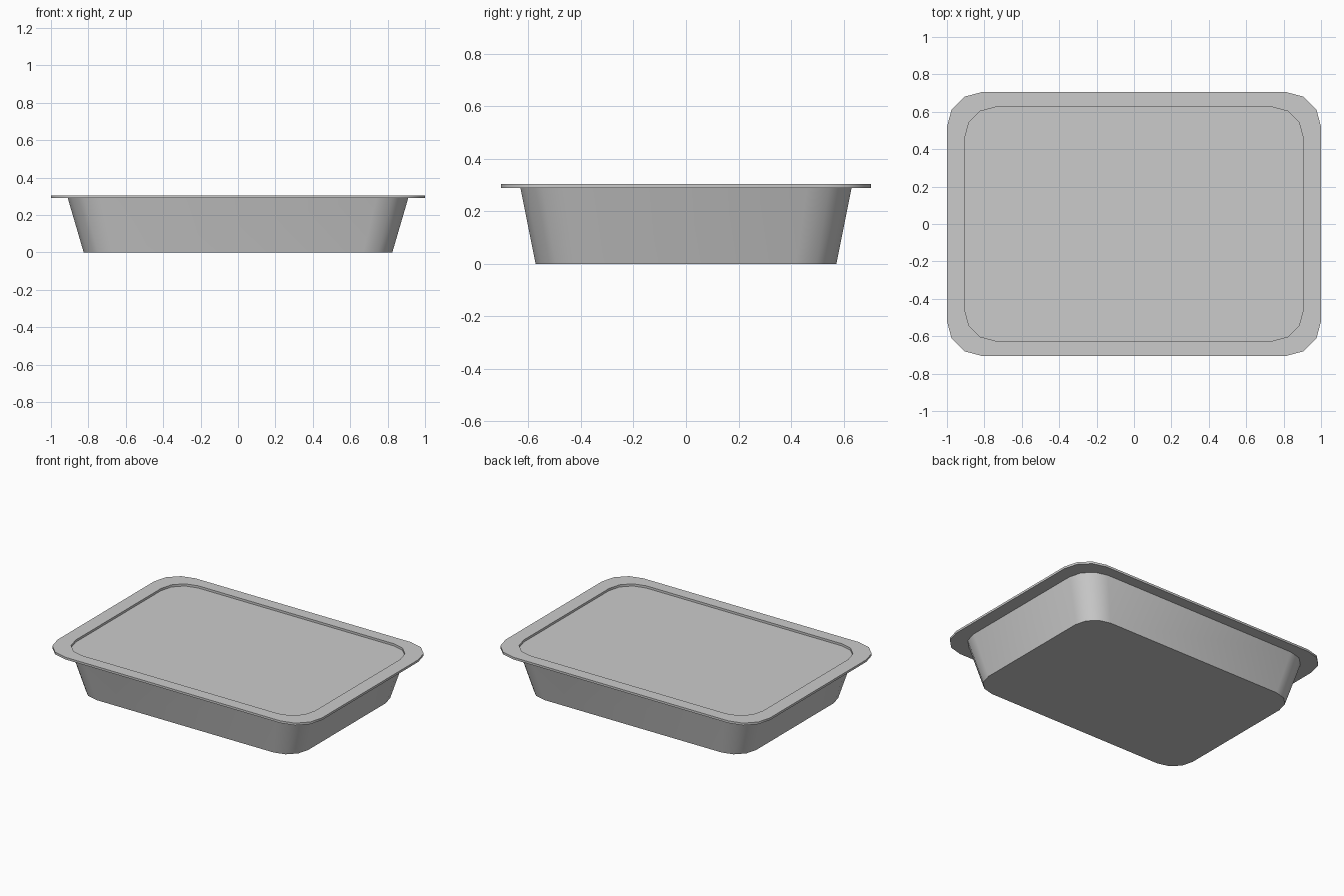
import bpy, bmesh, math

if "Cube" in bpy.data.objects:
    bpy.data.objects.remove(bpy.data.objects["Cube"])


def ring(bm, hx, hy, r, z, segs=3):
    """Rounded rectangle loop of vertices."""
    verts = []
    for i, (sx, sy) in enumerate([(1, 1), (-1, 1), (-1, -1), (1, -1)]):
        for k in range(segs + 1):
            a = math.pi / 2 * (i + k / segs)
            verts.append(bm.verts.new((sx * (hx - r) + r * math.cos(a),
                                       sy * (hy - r) + r * math.sin(a), z)))
    return verts


def loft(name, rings, cap_bottom=False, cap_top=False):
    """Bridge rounded rectangles in order and cap the ends."""
    bm = bmesh.new()
    loops = [ring(bm, *p) for p in rings]
    for a, b in zip(loops, loops[1:]):
        n = len(a)
        for i in range(n):
            j = (i + 1) % n
            bm.faces.new((a[i], a[j], b[j], b[i]))
    if cap_bottom:
        bm.faces.new(loops[0][::-1])
    if cap_top:
        bm.faces.new(loops[-1])
    mesh = bpy.data.meshes.new(name)
    bm.to_mesh(mesh)
    bm.free()
    obj = bpy.data.objects.new(name, mesh)
    bpy.context.collection.objects.link(obj)
    bpy.ops.object.select_all(action='DESELECT')
    obj.select_set(True)
    bpy.context.view_layer.objects.active = obj
    bpy.ops.object.shade_smooth_by_angle(angle=math.radians(40))
    return obj


INNER = (0.905, 0.625, 0.165)

# Tapered tray with flat flange, down to the inside lip
loft("tray", [
    (0.825, 0.573, 0.155, 0.0),
    (0.91, 0.631, 0.17, 0.29),
    (1.0, 0.705, 0.185, 0.29),
    (1.0, 0.705, 0.185, 0.305),
    (*INNER, 0.305),
    (*INNER, 0.29),
], cap_bottom=True)

# Flat filling just below the flange
loft("filling", [(*INNER, 0.29)], cap_top=True)
